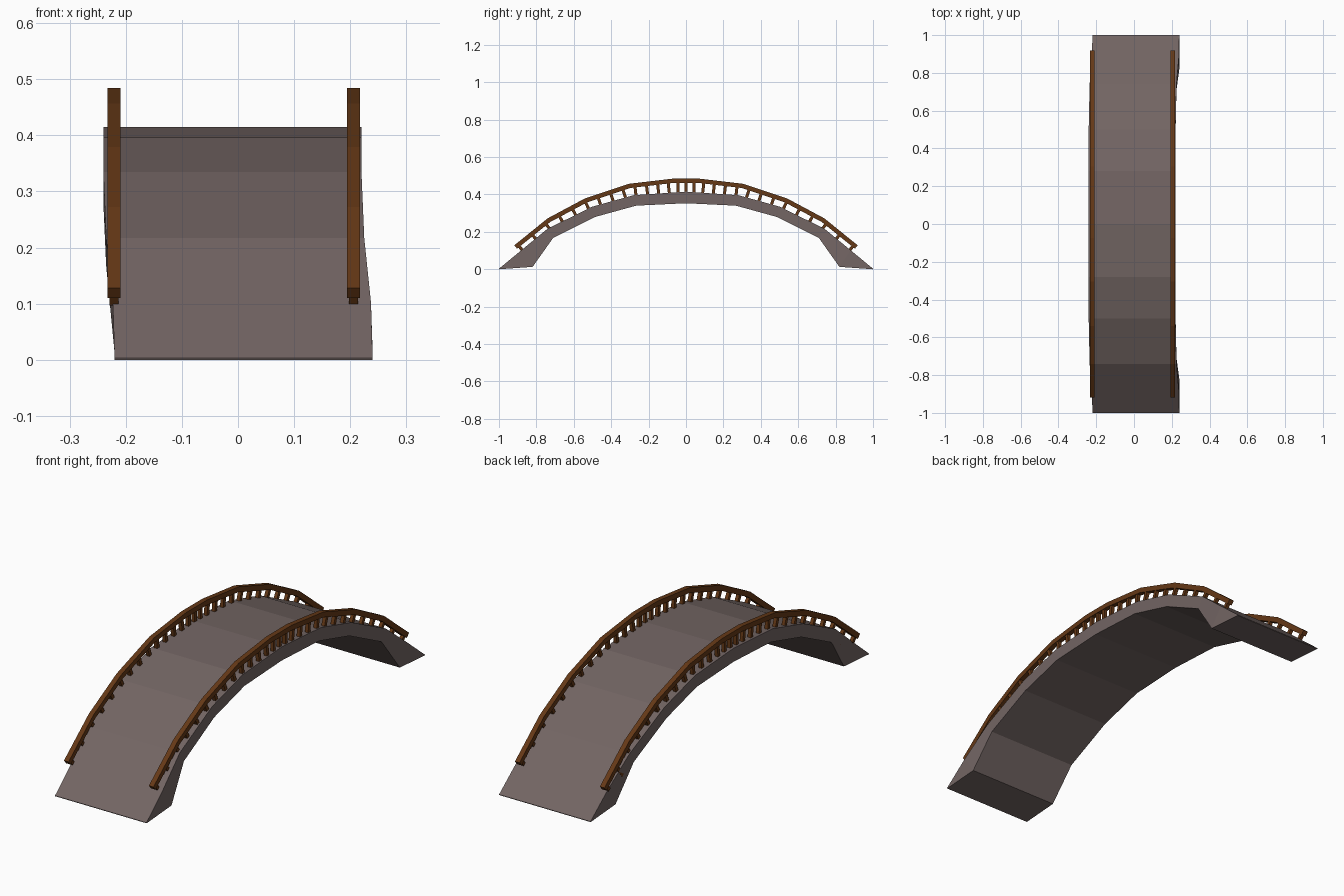
import bpy, bmesh
from mathutils import Vector

if "Cube" in bpy.data.objects:
    bpy.data.objects.remove(bpy.data.objects["Cube"])


def material(name, rgb):
    m = bpy.data.materials.new(name)
    m.diffuse_color = (*rgb, 1)
    m.use_nodes = True
    m.node_tree.nodes["Principled BSDF"].inputs["Base Color"].default_value = m.diffuse_color
    return m


STONE = material("stone", (0.17, 0.13, 0.125))
WOOD = material("wood", (0.13, 0.04, 0.008))


def finish(name, bm, mat):
    bmesh.ops.recalc_face_normals(bm, faces=bm.faces)
    me = bpy.data.meshes.new(name)
    bm.to_mesh(me)
    bm.free()
    me.materials.append(mat)
    ob = bpy.data.objects.new(name, me)
    bpy.context.collection.objects.link(ob)


def mirrored(half):
    """Half profile, listed end to middle, continued to the other end (y negated)."""
    return half + [(-p[0], *p[1:]) for p in reversed(half) if p[0] > 1e-6]


def arched_strip(name, top, bottom, width, mat):
    """Closed solid between two arched rows of (y, z, x centre)."""
    bm = bmesh.new()
    rings = []
    for t, b in zip(top, bottom):
        rings.append([bm.verts.new((p[2] + s * width / 2, p[0], p[1]))
                      for p, s in ((t, -1), (t, 1), (b, 1), (b, -1))])
    for a, b in zip(rings, rings[1:]):
        for i in range(4):
            j = (i + 1) % 4
            bm.faces.new((a[i], a[j], b[j], b[i]))
    bm.faces.new(rings[0])
    bm.faces.new(rings[-1])
    finish(name, bm, mat)


# Arched deck: slightly offset feet, tapering wedge ends
deck_top = mirrored([(1.0, 0.003, 0.01), (0.88, 0.102, 0.007), (0.74, 0.217, -0.005),
                     (0.50, 0.335, -0.01), (0.28, 0.396, -0.01), (0, 0.415, -0.01)])
deck_bottom = mirrored([(0.999, 0.0, 0.01), (0.82, 0.013, 0.01), (0.71, 0.168, -0.005),
                        (0.485, 0.28, -0.01), (0.267, 0.34, -0.01), (0, 0.353, -0.01)])
arched_strip("deck", deck_top, deck_bottom, 0.46, STONE)

# Handrails follow the deck
rail_outer = [(0.918, 0.128), (0.74, 0.272), (0.54, 0.379), (0.305, 0.457), (0.075, 0.484)]
rail_inner = [(0.903, 0.110), (0.727, 0.252), (0.53, 0.357), (0.30, 0.434), (0.073, 0.461)]


def height(profile, y):
    pts = sorted((p[0], p[1]) for p in profile)
    for (y0, z0), (y1, z1) in zip(pts, pts[1:]):
        if y <= y1:
            return z0 + (z1 - z0) * (y - y0) / (y1 - y0)
    return pts[-1][1]


# Balusters stand square to the arch
def add_baluster(bm, x, y, size=0.016):
    outer = mirrored(rail_inner)
    h = 0.01
    slope = (height(outer, y + h) - height(outer, y - h)) / (2 * h)
    up = Vector((0, -slope, 1)).normalized()
    side = Vector((1, 0, 0))
    along = side.cross(up)
    head = Vector((x, y, height(outer, y))) + up * 0.006
    drop = 0.03 if abs(y) > 0.88 else 0.068
    foot = head - up * drop
    rings = [[bm.verts.new(c + side * a * size / 2 + along * b * size / 2)
              for a, b in ((-1, -1), (1, -1), (1, 1), (-1, 1))] for c in (foot, head)]
    for i in range(4):
        j = (i + 1) % 4
        bm.faces.new((rings[0][i], rings[0][j], rings[1][j], rings[1][i]))
    bm.faces.new(rings[0])
    bm.faces.new(rings[1])


for label, x in (("left", -0.221), ("right", 0.206)):
    arched_strip(label + "_handrail",
                 mirrored([(*p, x) for p in rail_outer]),
                 mirrored([(*p, x) for p in rail_inner]), 0.023, WOOD)
    bm = bmesh.new()
    for i in range(-14, 15):
        y = 0.89 * (abs(i) / 14) ** 1.15 * (1 if i >= 0 else -1)
        add_baluster(bm, x, y)
    finish(label + "_balusters", bm, WOOD)
